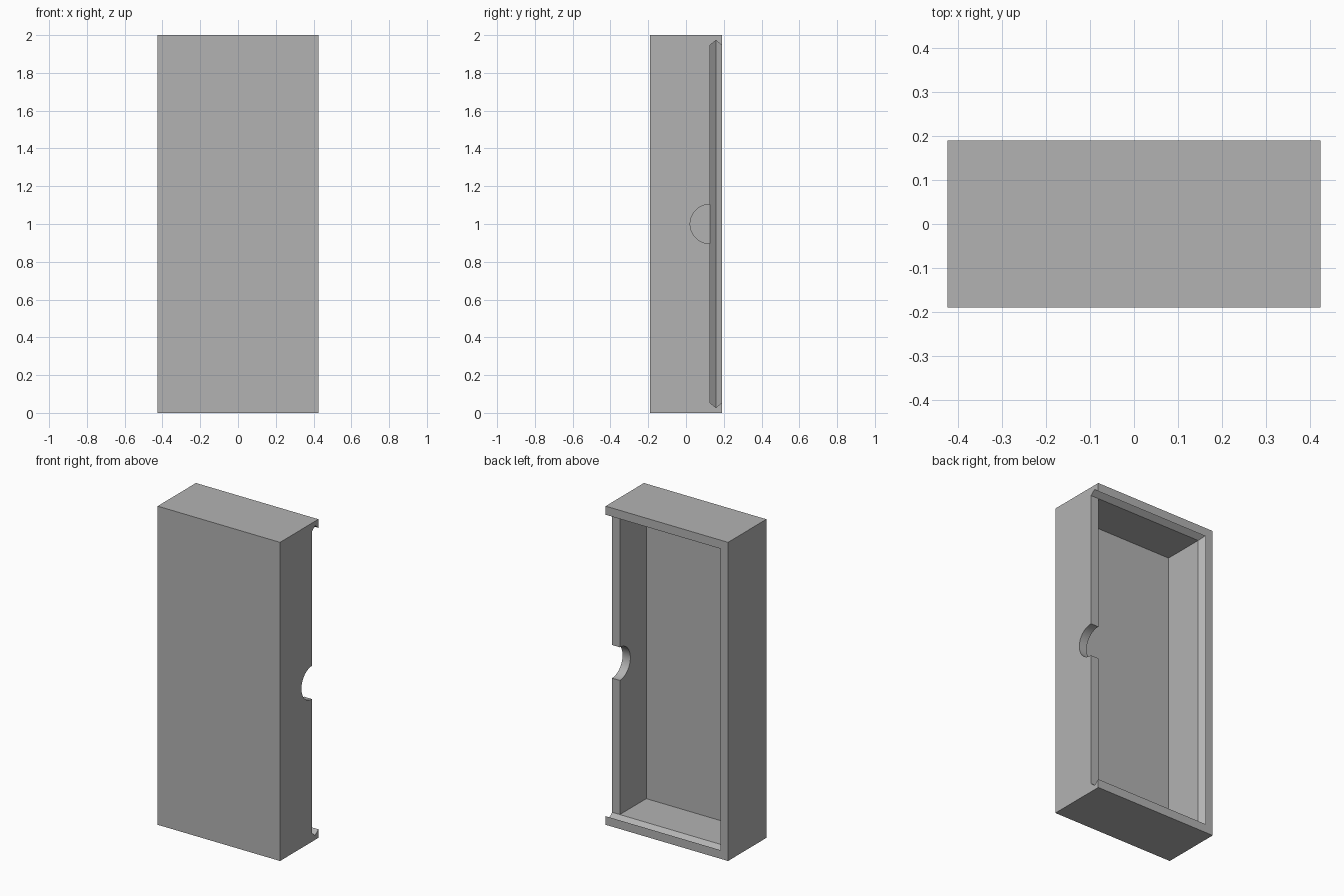
import bpy
import bmesh
import math

if "Cube" in bpy.data.objects:
    bpy.data.objects.remove(bpy.data.objects["Cube"], do_unlink=True)

# Overall size, wall thickness and lid-slot dimensions
HX, HY, HEIGHT = 0.425, 0.19, 2.0
WALL = 0.054
GROOVE = 0.028          # wall left at the deepest point of the groove
SLOT_Y = 0.126          # bottom of the sliding-lid slot
NOTCH_R = 0.104

grey = bpy.data.materials.new("plain grey")
grey.use_nodes = True
colour = (0.45, 0.45, 0.45, 1.0)
grey.diffuse_color = colour
grey.node_tree.nodes["Principled BSDF"].inputs["Base Color"].default_value = colour


def loft(name, rings):
    """Solid through rectangles given as (y, x_min, x_max, z_min, z_max)."""
    bm = bmesh.new()
    loops = [[bm.verts.new(p) for p in ((x0, y, z0), (x1, y, z0), (x1, y, z1), (x0, y, z1))]
             for y, x0, x1, z0, z1 in rings]
    bm.faces.new(loops[0])
    bm.faces.new(loops[-1])
    for a, b in zip(loops, loops[1:]):
        for i in range(4):
            j = (i + 1) % 4
            bm.faces.new((a[i], a[j], b[j], b[i]))
    bmesh.ops.recalc_face_normals(bm, faces=bm.faces)
    mesh = bpy.data.meshes.new(name)
    bm.to_mesh(mesh)
    bm.free()
    mesh.materials.append(grey)
    obj = bpy.data.objects.new(name, mesh)
    bpy.context.collection.objects.link(obj)
    return obj


def cut(target, cutter):
    """Subtract the cutter from the target, then discard it."""
    cutter.hide_render = True
    mod = target.modifiers.new("cut", "BOOLEAN")
    mod.operation = "DIFFERENCE"
    mod.solver = "EXACT"
    mod.object = cutter
    bpy.context.view_layer.objects.active = target
    bpy.ops.object.modifier_apply(modifier=mod.name)
    bpy.data.objects.remove(cutter, do_unlink=True)


# Outer block
box = loft("box_tray", [(y, -HX, HX, 0, HEIGHT) for y in (-HY, HY)])

# Lid slot: V-grooved on three sides, open through the left wall
slot_rings = [(y, -HX + w, HX + 0.2, w, HEIGHT - w)
              for y, w in ((SLOT_Y, WALL), ((SLOT_Y + HY) / 2, GROOVE),
                           (HY, WALL), (HY + 0.1, WALL))]
cut(box, loft("slot_cutter", slot_rings))

# Inner compartment, open towards the back
cut(box, loft("cavity_cutter", [(y, -HX + WALL, HX - WALL, WALL, HEIGHT - WALL)
                                for y in (-HY + WALL, SLOT_Y + 0.02)]))

# Half-round finger notch in the low wall
bpy.ops.mesh.primitive_cylinder_add(vertices=48, radius=NOTCH_R, depth=0.3,
                                    location=(HX, SLOT_Y, HEIGHT / 2),
                                    rotation=(0, math.pi / 2, 0))
notch = bpy.context.object
notch.name = "notch_cutter"
notch.data.materials.append(grey)
cut(box, notch)

# Smooth notch, sharp box edges
bpy.ops.object.select_all(action="DESELECT")
box.select_set(True)
bpy.context.view_layer.objects.active = box
bpy.ops.object.shade_smooth_by_angle(angle=math.radians(30))
